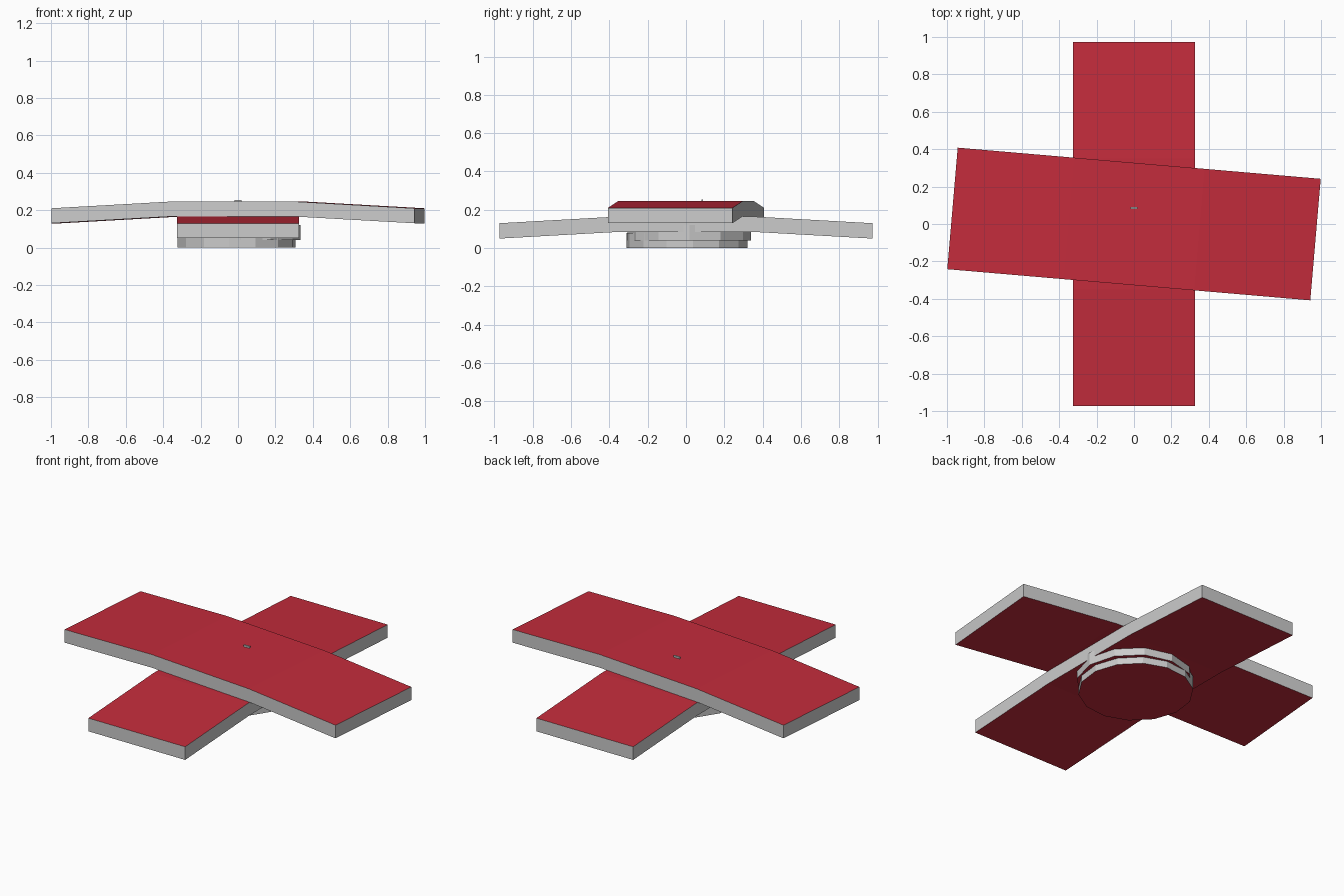
import bpy, bmesh, math
from mathutils import Matrix, Vector

if "Cube" in bpy.data.objects:
    bpy.data.objects.remove(bpy.data.objects["Cube"])

red = bpy.data.materials.new("red_face")
red.diffuse_color = (0.55, 0.025, 0.045, 1)
red.use_nodes = True
red.node_tree.nodes["Principled BSDF"].inputs["Base Color"].default_value = red.diffuse_color
edge = bpy.data.materials.new("grey_edge")
edge.diffuse_color = (0.8, 0.8, 0.8, 1)
edge.use_nodes = True
edge.node_tree.nodes["Principled BSDF"].inputs["Base Color"].default_value = edge.diffuse_color


def extrude_outline(name, points, direction, matrix=Matrix(), colour=True):
    """Extrude a closed outline; faces looking up or down become red."""
    bm = bmesh.new()
    face = bm.faces.new([bm.verts.new(p) for p in points])
    new = bmesh.ops.extrude_face_region(bm, geom=[face], use_keep_orig=True)["geom"]
    moved = [g for g in new if isinstance(g, bmesh.types.BMVert)]
    bmesh.ops.translate(bm, verts=moved, vec=Vector(direction))
    bm.transform(matrix)
    bmesh.ops.recalc_face_normals(bm, faces=bm.faces)
    bm.normal_update()
    for f in bm.faces:
        f.material_index = 0 if colour and abs(f.normal.z) > 0.9 else 1
    mesh = bpy.data.meshes.new(name)
    bm.to_mesh(mesh)
    bm.free()
    mesh.materials.append(red)
    mesh.materials.append(edge)
    obj = bpy.data.objects.new(name, mesh)
    bpy.context.collection.objects.link(obj)
    return obj


def bent_strip(name, z, angle):
    """Flat in the middle, both ends drooping slightly."""
    half, bend, wide, thick, droop = 0.974, 0.35, 0.326, 0.08, 0.035
    low = [(-half, z - droop), (-bend, z), (bend, z), (half, z - droop)]
    outline = low + [(x, h + thick) for x, h in reversed(low)]
    points = [(x, -wide, h) for x, h in outline]
    extrude_outline(name, points, (0, 2 * wide, 0), Matrix.Rotation(angle, 4, "Z"))


def pad(name, centre, radius, z, sides, angle):
    """Low-poly round slab."""
    points = []
    for i in range(sides):
        a = angle + math.tau * i / sides
        points.append((centre[0] + radius * math.cos(a),
                       centre[1] + radius * math.sin(a), z))
    extrude_outline(name, points, (0, 0, 0.08))


# crossed strips
bent_strip("lower_strip", 0.085, math.pi / 2)
bent_strip("upper_strip", 0.165, math.radians(-4.9))

# two overlapping round pads underneath
pad("bottom_pad", (-0.008, 0.006), 0.318, 0.0, 14, 0.1)
pad("middle_pad", (0.012, 0.018), 0.322, 0.04, 12, 0.0)

# small tab poking through the top
extrude_outline("top_tab", [(-0.02, 0.08, 0.16), (0.02, 0.08, 0.16),
                            (0.02, 0.09, 0.16), (-0.02, 0.09, 0.16)],
                (0, 0, 0.095), colour=False)
